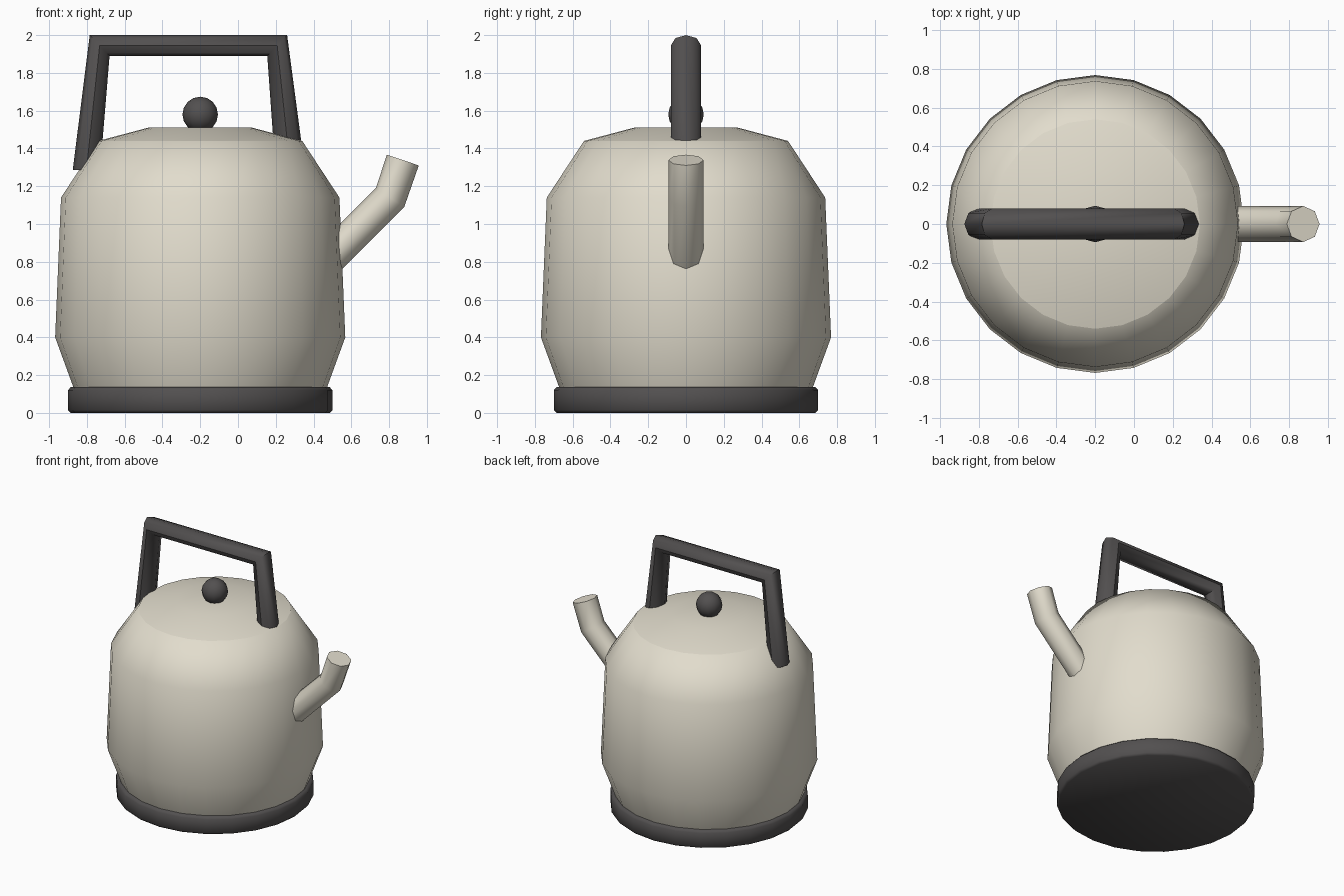
import bpy, bmesh
from math import cos, sin, pi, radians

if "Cube" in bpy.data.objects:
    bpy.data.objects.remove(bpy.data.objects["Cube"])

AXIS = -0.2   # x of the kettle's vertical axis


def material(name, rgb):
    m = bpy.data.materials.new(name)
    m.diffuse_color = (*rgb, 1)
    m.use_nodes = True
    m.node_tree.nodes["Principled BSDF"].inputs["Base Color"].default_value = m.diffuse_color
    return m


cream = material("cream_enamel", (0.76, 0.72, 0.61))
dark = material("dark_plastic", (0.085, 0.08, 0.08))


def finish(name, bm, mat, angle):
    bmesh.ops.recalc_face_normals(bm, faces=bm.faces)
    me = bpy.data.meshes.new(name)
    bm.to_mesh(me)
    bm.free()
    me.materials.append(mat)
    ob = bpy.data.objects.new(name, me)
    bpy.context.collection.objects.link(ob)
    bpy.ops.object.select_all(action='DESELECT')
    ob.select_set(True)
    bpy.context.view_layer.objects.active = ob
    bpy.ops.object.shade_smooth_by_angle(angle=radians(angle))
    return ob


def skin(name, rings, mat, angle):
    """Bridge rings of points in order and cap both ends."""
    bm = bmesh.new()
    loops = [[bm.verts.new(p) for p in ring] for ring in rings]
    n = len(loops[0])
    for a, b in zip(loops, loops[1:]):
        for i in range(n):
            j = (i + 1) % n
            bm.faces.new((a[i], a[j], b[j], b[i]))
    bm.faces.new(loops[0])
    bm.faces.new(loops[-1])
    return finish(name, bm, mat, angle)


def lathe(name, profile, mat, angle, n=24):
    """Turn a (radius, z) profile about the kettle axis."""
    rings = [[(AXIS + r * cos(2 * pi * i / n), r * sin(2 * pi * i / n), z)
              for i in range(n)] for r, z in profile]
    return skin(name, rings, mat, angle)


def tube(name, stations, half_width, mat, n=8):
    """Eight-sided tube; each station is (outer x, outer z, inner x, inner z)."""
    rings = []
    for ox, oz, ix, iz in stations:
        cx, cz, dx, dz = (ox + ix) / 2, (oz + iz) / 2, (ox - ix) / 2, (oz - iz) / 2
        rings.append([(cx + dx * cos(2 * pi * i / n),
                       half_width * sin(2 * pi * i / n),
                       cz + dz * cos(2 * pi * i / n)) for i in range(n)])
    return skin(name, rings, mat, 50)


# Base plate with softened rims
lathe("base", [(0.685, 0), (0.70, 0.015), (0.70, 0.12), (0.685, 0.137)], dark, 50)

# Body shell
lathe("body", [(0.65, 0.08), (0.672, 0.137), (0.768, 0.40), (0.737, 1.14),
               (0.54, 1.44)], cream, 60)

# Shallow lid
lathe("lid", [(0.54, 1.44), (0.267, 1.512)], cream, 60)

# Lid knob
bm = bmesh.new()
bmesh.ops.create_uvsphere(bm, u_segments=12, v_segments=8, radius=0.094)
bmesh.ops.translate(bm, verts=bm.verts, vec=(AXIS, 0, 1.58))
finish("knob", bm, dark, 60)

# Bail handle, its left leg reaching lower than the right
tube("handle", [(-0.875, 1.285, -0.73, 1.285), (-0.785, 2.0, -0.68, 1.89),
                (0.26, 2.0, 0.155, 1.89), (0.34, 1.40, 0.19, 1.40)], 0.08, dark)

# Bent spout, rooted inside the body
tube("spout", [(0.45, 0.66, 0.33, 0.79), (0.88, 1.09, 0.73, 1.19),
               (0.957, 1.31, 0.788, 1.367)], 0.093, cream)
